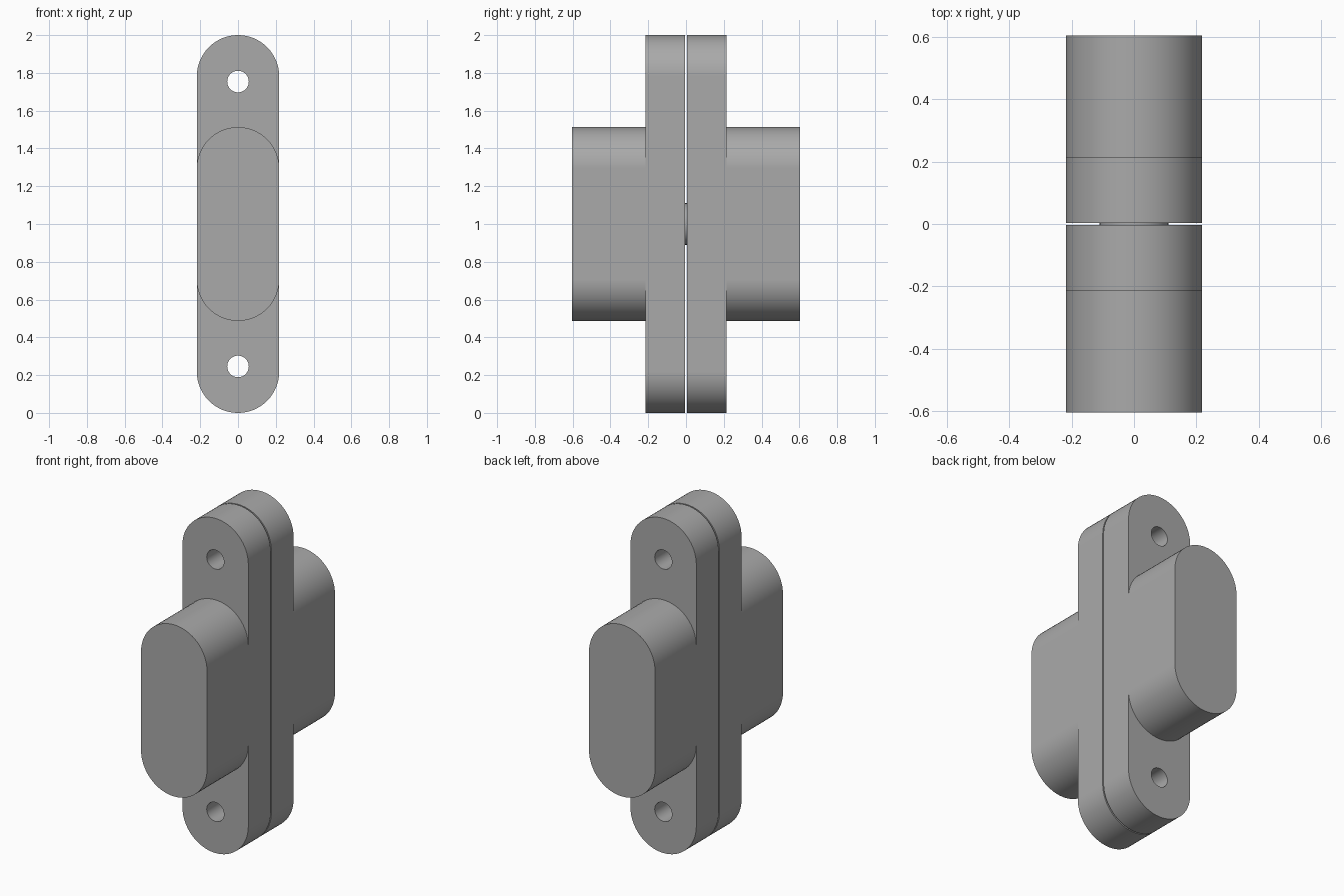
import bpy, bmesh, math

if "Cube" in bpy.data.objects:
    bpy.data.objects.remove(bpy.data.objects["Cube"])

R = 0.218           # half width, also the radius of the rounded ends
GAP = 0.004         # half of the slit between the two leaves
PLATE_Y, BODY_Y = 0.214, 0.604
HOLE_R, HOLE_Z = 0.057, (0.246, 1.754)

steel = bpy.data.materials.new("grey_metal")
steel.diffuse_color = (0.40, 0.40, 0.40, 1)
steel.use_nodes = True
steel.node_tree.nodes["Principled BSDF"].inputs["Base Color"].default_value = steel.diffuse_color


def make_object(name, bm):
    bmesh.ops.recalc_face_normals(bm, faces=bm.faces)
    mesh = bpy.data.meshes.new(name)
    bm.to_mesh(mesh)
    bm.free()
    mesh.materials.append(steel)
    obj = bpy.data.objects.new(name, mesh)
    bpy.context.collection.objects.link(obj)
    return obj


def slot_prism(name, z0, z1, y0, y1, r=R, n=32):
    """Prism along y with a round-ended upright outline."""
    bm = bmesh.new()
    pts = []
    for zc, start in ((z1 - r, 0), (z0 + r, math.pi)):
        for i in range(n + 1):
            a = start + math.pi * i / n
            x = r if (i == 0) == (start == 0) else -r
            pts.append((x if i in (0, n) else r * math.cos(a), y0, zc + r * math.sin(a)))
    face = bm.faces.new([bm.verts.new(p) for p in pts])
    ext = bmesh.ops.extrude_face_region(bm, geom=[face])
    for v in ext["geom"]:
        if isinstance(v, bmesh.types.BMVert):
            v.co.y = y1
    # keep the starting cap so the solid stays closed
    if not face.is_valid:
        bm.faces.new([v for v in bm.verts if abs(v.co.y - y0) < 1e-6])
    return make_object(name, bm)


def cylinder_y(name, z, r, y0, y1, n=48, caps=True):
    bm = bmesh.new()
    rings = [[bm.verts.new((r * math.cos(2 * math.pi * i / n), y,
                            z + r * math.sin(2 * math.pi * i / n)))
              for i in range(n)] for y in (y0, y1)]
    for i in range(n):
        j = (i + 1) % n
        bm.faces.new((rings[0][i], rings[0][j], rings[1][j], rings[1][i]))
    if caps:
        for ring in rings:
            bm.faces.new(ring)
    return make_object(name, bm)


def boolean(obj, other, operation):
    bpy.context.view_layer.objects.active = obj
    mod = obj.modifiers.new("cut", 'BOOLEAN')
    mod.operation, mod.solver, mod.object = operation, 'EXACT', other
    bpy.ops.object.modifier_apply(modifier=mod.name)
    bpy.data.objects.remove(other)


def smooth(obj):
    bpy.ops.object.select_all(action='DESELECT')
    obj.select_set(True)
    bpy.context.view_layer.objects.active = obj
    bpy.ops.object.shade_smooth_by_angle(angle=math.radians(30))


# Two mirrored leaves: mounting plate, barrel body and screw holes
for name, s in (("front_leaf", -1), ("back_leaf", 1)):
    leaf = slot_prism(name, 0, 2, s * GAP, s * PLATE_Y)
    boolean(leaf, slot_prism("body", 0.487, 1.513, s * 0.1, s * BODY_Y), 'UNION')
    for z in HOLE_Z:
        boolean(leaf, cylinder_y("screw_hole", z, HOLE_R, -0.4, 0.4), 'DIFFERENCE')
    # merge the flush side faces of plate and body
    bm = bmesh.new()
    bm.from_mesh(leaf.data)
    bmesh.ops.remove_doubles(bm, verts=bm.verts, dist=1e-5)
    bmesh.ops.dissolve_limit(bm, angle_limit=math.radians(0.5),
                             verts=bm.verts, edges=bm.edges)
    bm.to_mesh(leaf.data)
    bm.free()
    smooth(leaf)
    leaf.modifiers.new("flat_sides", 'WEIGHTED_NORMAL').keep_sharp = True

# Small round link bridging the slit between the leaves
smooth(cylinder_y("link_pin", 1.0, 0.11, -GAP, GAP, caps=False))
